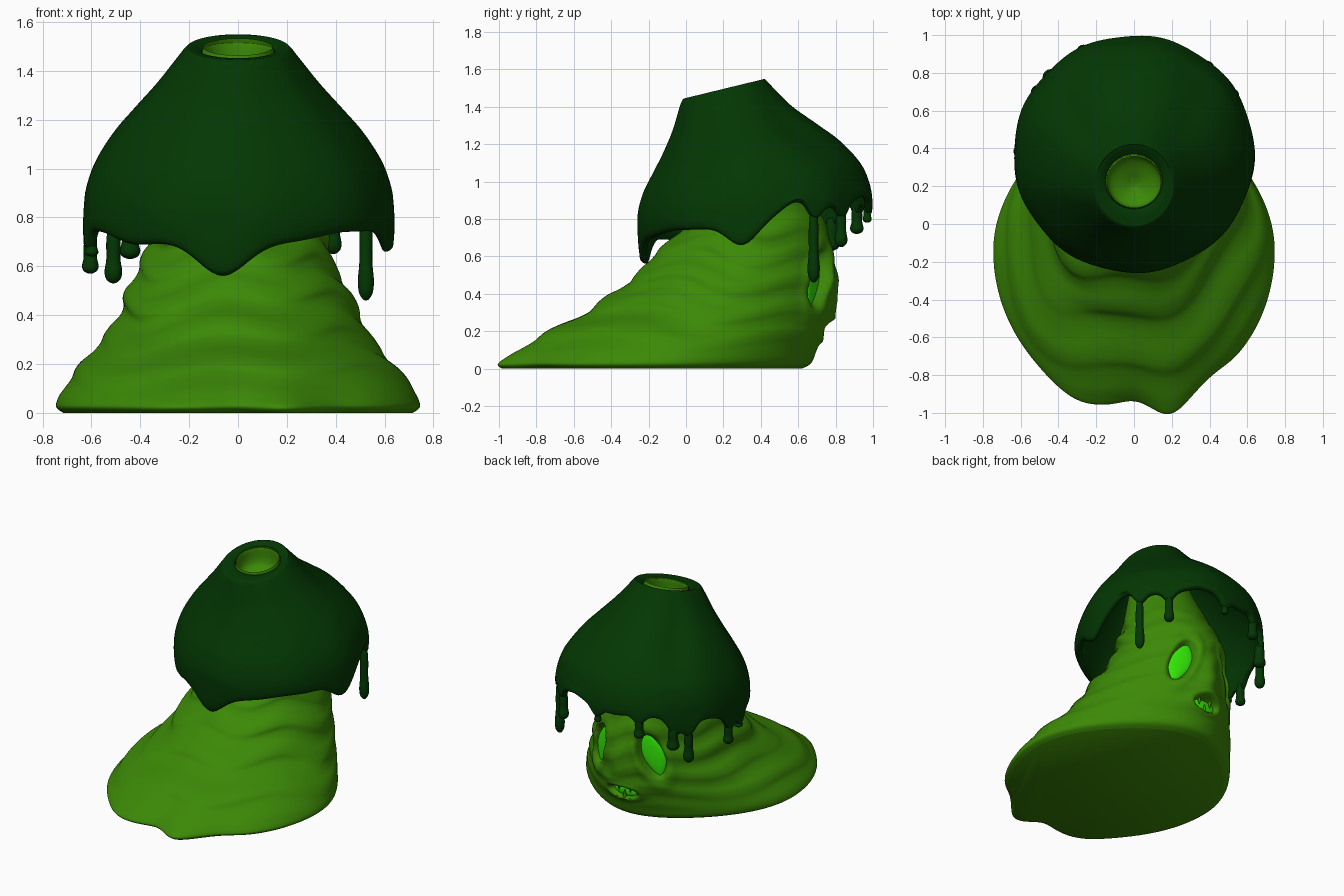
import bpy, bmesh
from math import sin, cos, pi, exp, radians, degrees, sqrt
from mathutils import Vector

cube = bpy.data.objects.get("Cube")
if cube:
    bpy.data.objects.remove(cube, do_unlink=True)


def material(name, rgb):
    m = bpy.data.materials.new(name)
    m.use_nodes = True
    m.diffuse_color = (*rgb, 1)
    m.node_tree.nodes["Principled BSDF"].inputs["Base Color"].default_value = (*rgb, 1)
    return m


SLIME = material("slime green", (0.045, 0.25, 0.002))
DARK = material("dark green", (0.001, 0.038, 0.001))
GLOW = material("glowing green", (0.035, 0.85, 0.002))


def finish(name, bm, mat, angle=60):
    bmesh.ops.recalc_face_normals(bm, faces=bm.faces[:])
    me = bpy.data.meshes.new(name)
    bm.to_mesh(me)
    bm.free()
    me.materials.append(mat)
    ob = bpy.data.objects.new(name, me)
    bpy.context.collection.objects.link(ob)
    bpy.ops.object.select_all(action='DESELECT')
    ob.select_set(True)
    bpy.context.view_layer.objects.active = ob
    bpy.ops.object.shade_smooth_by_angle(angle=radians(angle))


def spline(rows, u):
    """Smooth row of numbers at position u along the list of rows."""
    i = min(int(u), len(rows) - 2)
    t = u - i
    a, b, c, d = (rows[min(max(k, 0), len(rows) - 1)] for k in range(i - 1, i + 3))
    return [q + 0.5 * t * (r - p + t * (2 * p - 5 * q + 4 * r - s + t * (3 * (q - r) + s - p)))
            for p, q, r, s in zip(a, b, c, d)]


def ring_point(row, a):
    y0, y1, z0, z1, w = row
    return Vector((w * cos(a), (y0 + y1) / 2 + (y1 - y0) / 2 * sin(a),
                   (z0 + z1) / 2 + (z1 - z0) / 2 * sin(a)))


def loft(name, rows, steps, segs, mat, warp=None, ends=True, origin=(0, 0, 0)):
    """Skin tilted oval rings: rows hold front y, back y, front z, back z, half width."""
    bm = bmesh.new()
    rings = []
    for k in range((len(rows) - 1) * steps + 1):
        u = k / steps
        row = spline(rows, u)
        ring = []
        for j in range(segs):
            a = 2 * pi * j / segs
            p = ring_point(row, a)
            ring.append(bm.verts.new((warp(p, a, u) if warp else p) + Vector(origin)))
        rings.append(ring)
    for r, s in zip(rings, rings[1:]):
        for j in range(segs):
            n = (j + 1) % segs
            bm.faces.new((r[j], r[n], s[n], s[j]))
    if ends:
        bm.faces.new(rings[0])
        bm.faces.new(rings[-1])
    finish(name, bm, mat)


def bump(d, width):
    return exp(-(d / width) ** 2)


# Face features: name, centre, outward normal, tangent, half width, half height, slant
mouth = Vector((-.015, .735, .205))
features = [("mouth", mouth, Vector((0, 1, 0)), Vector((1, 0, 0)), .095, .045, 0)]
for side, s, x, y in (("left", 1, .18, .715), ("right", -1, -.215, .69)):
    features.append((side + "_eye", Vector((x, y, .485)), Vector((s * .38, .925, 0)),
                     Vector((s * .925, -.38, 0)), .08, .15, .3))


# Slime body: trailing puddle, neck inside the cap, and a cup in the top hole
def slime_warp(p, a, u):
    if u > 10:
        return p
    out = Vector((cos(a), sin(a), 0))
    z = p.z
    # egg outline, narrower towards the face
    p.x *= 1 - .27 * max(0, sin(a)) ** 2 * min(1, (10 - u) / 3)
    # draped folds, strongest on the trailing side
    mask = min(1, max(0, (z - .06) * 8)) * (.3 + .7 * max(0, min(1, .6 - sin(a))))
    wave = sin(42 * z + 1.5 * sin(2 * a + .6) + 1.2 * sin(5 * a + 1))
    p = p + out * mask * .009 * (wave + .4 * sin(2 * wave) + .8 * sin(19 * z + 3 * a))
    # uneven puddle rim
    low = exp(-z / .12) * max(0, -sin(a))
    p.y -= low * (.098 * bump(p.x - .2, .12) + .06 * bump(p.x + .32, .18)
                  - .03 * bump(p.x, .1) - .03 * bump(p.x - .43, .1))
    if p.y > .3:
        # snout, lip and sunken sockets
        p.y += .025 * bump(p.x, .07) * bump(z - .4, .12) + .02 * bump(p.x, .16) * bump(z - .28, .04)
        base = p.copy()
        for _, c, n, t, hw, hh, slant in features:
            v = base.z - c.z
            x = (base - c).dot(t) + slant * v
            d = sqrt((x / (hw * 1.15)) ** 2 + (v / (hh * 1.15)) ** 2)
            e = max(0, min(1, 1.6 * (1 - d * d)))
            # drop the floor to a fixed depth behind the feature centre
            floor = max(.03, (base - c).dot(n) + .055)
            p -= n * (floor * e * e * (3 - 2 * e) - .01 * bump(d - 1.2, .25))
    return p


body_rows = [(-.92, .62, 0, 0, .715), (-.955, .67, .03, .03, .745), (-.88, .7, .1, .1, .715),
             (-.74, .745, .2, .2, .64), (-.53, .775, .3, .3, .555), (-.4, .79, .4, .4, .495),
             (-.27, .795, .5, .5, .455), (-.18, .79, .6, .6, .4), (-.06, .77, .7, .7, .37),
             (0, .73, .8, .8, .34), (.03, .64, .95, .95, .29), (.06, .5, 1.2, 1.2, .22),
             (.083, .367, 1.445, 1.51, .147), (.083, .367, 1.445, 1.51, .147),
             (.086, .364, 1.443, 1.508, .144), (.1, .35, 1.35, 1.4, .13), (.2, .25, 1.31, 1.33, .02)]
loft("slime_body", body_rows, 10, 192, SLIME, slime_warp)

# Glowing eyes and mouth, almond shapes set into the sockets
for name, c, n, t, hw, hh, slant in features:
    bm = bmesh.new()
    bmesh.ops.create_uvsphere(bm, u_segments=32, v_segments=20, radius=1)
    for v in bm.verts:
        x, y, z = v.co
        pinch = (1 - .5 * z * z) if slant else 1
        v.co = (c - n * .04 + t * (x * hw * pinch - slant * z * hh) + n * y * .018
                + Vector((0, 0, z * hh)))
    finish(name, bm, GLOW)

# Crooked teeth across the mouth
for i in range(3):
    up = 1 if i % 2 else -1
    loft("tooth_%d" % (i + 1), [(-.014, .014, -.05 * up, -.05 * up, .012),
                                (-.01, .01, -.01 * up, -.01 * up, .007),
                                (-.002, .002, .015 * up, .015 * up, .002)],
         4, 12, SLIME, origin=mouth + Vector((-.045 + .045 * i, -.02, -.008 * up)))

# Hanging drips: angle round the cap, lowest height, radius
drips = [(31, .46, .033), (50, .65, .034), (88, .78, .024), (116, .72, .036), (137, .63, .042),
         (147, .53, .036), (179, .57, .034), (191, .64, .028)]
# Broad waves of the cap hem: angle, depth, width
waves = [(264, .13, 13), (353, .12, 11), (21, -.06, 10), (312, -.02, 14), (225, .03, 14),
         (182, .06, 15), (143, .07, 11), (70, -.03, 10), (100, .03, 9)]


def hem_drop(a):
    def gap(angle):
        return (degrees(a) - angle + 180) % 360 - 180
    return (sum(d * bump(gap(g), w) for g, d, w in waves)
            + sum(.07 * bump(gap(g), 4.5) for g, _, _ in drips))


# Leaning cap with a rounded rim and a thick wavy hem
outer = [(.08, .37, 1.445, 1.51, .15), (.065, .385, 1.452, 1.522, .162),
         (.01, .42, 1.447, 1.545, .195), (-.025, .435, 1.425, 1.535, .225),
         (-.07, .56, 1.28, 1.41, .335), (-.12, .7, 1.16, 1.31, .435),
         (-.17, .83, 1.06, 1.215, .52), (-.23, .94, .94, 1.095, .595),
         (-.26, .99, .82, .98, .633), (-.25, 1, .71, .91, .638)]
inner = [(y0 + .04, y1 - .04, z0 - .01, z1 - .01, w - .04) for y0, y1, z0, z1, w in outer[:3:-1]]
HEM = len(outer) - 1


def cap_warp(p, a, u):
    drop = max(0, min(1, 1.5 - abs(u - HEM - .5)))
    # soft flutes, deeper beside the back shoulder
    flute = .006 * (cos(9 * a + .5) - 1) if 3 < u < HEM + 1 else 0
    if 3 < u < 7:
        flute -= .08 * sin((u - 3) / 4 * pi) * (bump(a - .75, .3) + bump(a - 2.4, .3))
    mid = Vector((0, .3, p.z))
    p = mid + (p - mid) * (1 + flute)
    p.z -= drop * hem_drop(a)
    return p


loft("cap", outer + inner + [outer[0]], 6, 180, DARK, cap_warp, ends=False)

for i, (angle, low, r) in enumerate(drips):
    a = radians(angle)
    edge = cap_warp(ring_point(outer[-1], a), a, HEM)
    top = max(edge.z + .05, low + .1)
    # teardrop: thin stem, fuller tip
    rows = []
    for f, k in ((0, .5), (.3, .8), (.6, .8), (.8, 1), (.92, .85), (.985, .4), (1, .05)):
        z = top + (low - top) * f
        rows.append((-r * k, r * k, z, z, r * k))
    inward = (Vector((0, .37, 0)) - Vector((edge.x, edge.y, 0))).normalized() * .026
    loft("drip_%d" % (i + 1), rows, 4, 16, DARK, origin=(edge.x + inward.x, edge.y + inward.y, 0))
